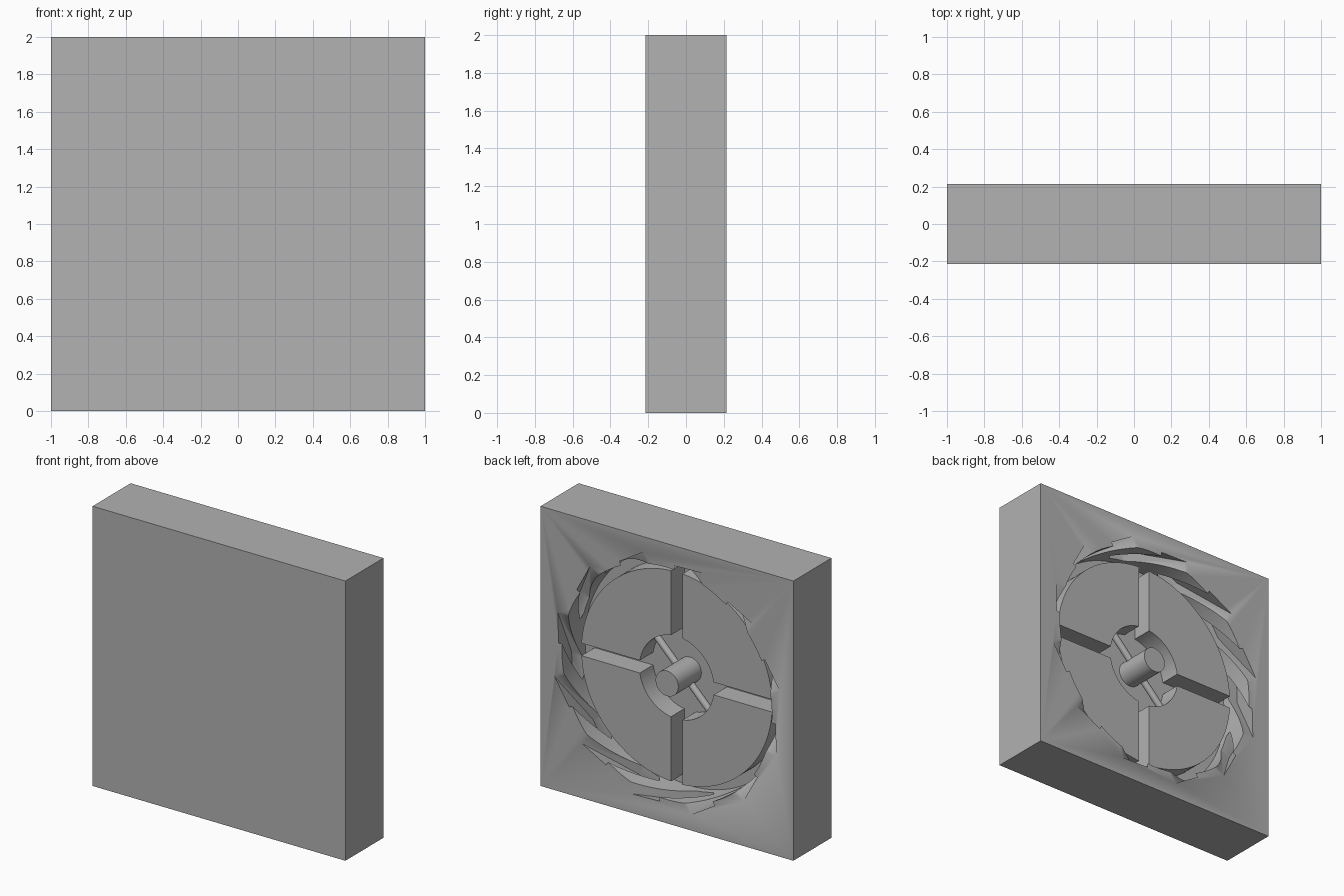
import bpy, bmesh, math
from math import cos, sin, pi, radians

if "Cube" in bpy.data.objects:
    bpy.data.objects.remove(bpy.data.objects["Cube"])

BACK = 0.215          # the open side of the mould faces +y
FLOOR = 0.26          # depth of the wheel cavity
WEB = 0.11            # depth of the raised quarter plates

grey = bpy.data.materials.new("plain grey")
grey.diffuse_color = (0.445, 0.445, 0.445, 1)
grey.use_nodes = True
grey.node_tree.nodes["Principled BSDF"].inputs["Base Color"].default_value = grey.diffuse_color


def loft(name, near, far, d0, d1):
    """Solid between two outlines (u, v) at depths d0 and d1 below the back face."""
    bm = bmesh.new()
    a = [bm.verts.new((-u, BACK - d0, 1 + v)) for u, v in near]
    b = [bm.verts.new((-u, BACK - d1, 1 + v)) for u, v in far]
    n = len(a)
    bm.faces.new(a)
    bm.faces.new(b[::-1])
    for i in range(n):
        j = (i + 1) % n
        bm.faces.new((a[j], a[i], b[i], b[j]))
    bmesh.ops.recalc_face_normals(bm, faces=bm.faces)
    me = bpy.data.meshes.new(name)
    bm.to_mesh(me)
    bm.free()
    me.materials.append(grey)
    ob = bpy.data.objects.new(name, me)
    bpy.context.collection.objects.link(ob)
    return ob


def arc(r, a0, a1, n):
    return [(r * cos(a0 + (a1 - a0) * i / n), r * sin(a0 + (a1 - a0) * i / n))
            for i in range(n + 1)]


def turn(pts, ang):
    return [(u * cos(ang) - v * sin(ang), u * sin(ang) + v * cos(ang)) for u, v in pts]


def smooth(ob):
    bpy.ops.object.select_all(action='DESELECT')
    ob.select_set(True)
    bpy.context.view_layer.objects.active = ob
    bpy.ops.object.shade_smooth_by_angle(angle=radians(30))


def cut(ob, cutter):
    cutter.hide_render = True
    mod = ob.modifiers.new("cut", 'BOOLEAN')
    mod.operation = 'DIFFERENCE'
    mod.solver = 'EXACT'
    mod.object = cutter
    bpy.context.view_layer.objects.active = ob
    bpy.ops.object.modifier_apply(modifier=mod.name)
    bpy.data.objects.remove(cutter)


# Mould block with the round wheel cavity
square = [(-1, -1), (1, -1), (1, 1), (-1, 1)]
block = loft("mould_block", square, square, 0, 2 * BACK)
ring = arc(0.83, 0, 2 * pi, 96)[:-1]
cut(block, loft("cavity_cutter", ring, ring, -0.05, FLOOR))

# Twelve slanted blade pockets around the cavity
section = [(0.908, 0.0), (0.834, 0.208), (0.742, 0.175), (0.816, -0.033)]
slope = (-0.38, 1.75)     # sideways drift for each unit of depth


def at_depth(d):
    return [(u + slope[0] * d, v + slope[1] * d) for u, v in section]


for k in range(12):
    ang = radians(12 + 30 * k)
    cut(block, loft("blade_cutter", turn(at_depth(-0.02), ang),
                    turn(at_depth(0.21), ang), -0.02, 0.21))
smooth(block)

# Four quarter plates, with spoke channels between them and a hub well inside
half, r_out, r_in = 0.045, 0.755, 0.295
e_out, e_in = math.asin(half / r_out), math.asin(half / r_in)
quarter = arc(r_out, e_out, pi / 2 - e_out, 24) + arc(r_in, pi / 2 - e_in, e_in, 14)
for k in range(4):
    q = turn(quarter, k * pi / 2)
    smooth(loft("quarter_plate", q, q, WEB, FLOOR + 0.01))

# Hub pin, flush with the back face
pin = arc(0.09, 0, 2 * pi, 40)[:-1]
smooth(loft("hub_pin", pin, pin, 0, FLOOR + 0.01))

# Thin diagonal rod through the pin
bpy.ops.mesh.primitive_cylinder_add(vertices=20, radius=0.024, depth=0.6,
                                    location=(0, BACK - 0.187, 1),
                                    rotation=(0, radians(45), 0))
rod = bpy.context.object
rod.name = "cross_rod"
rod.data.materials.append(grey)
smooth(rod)
